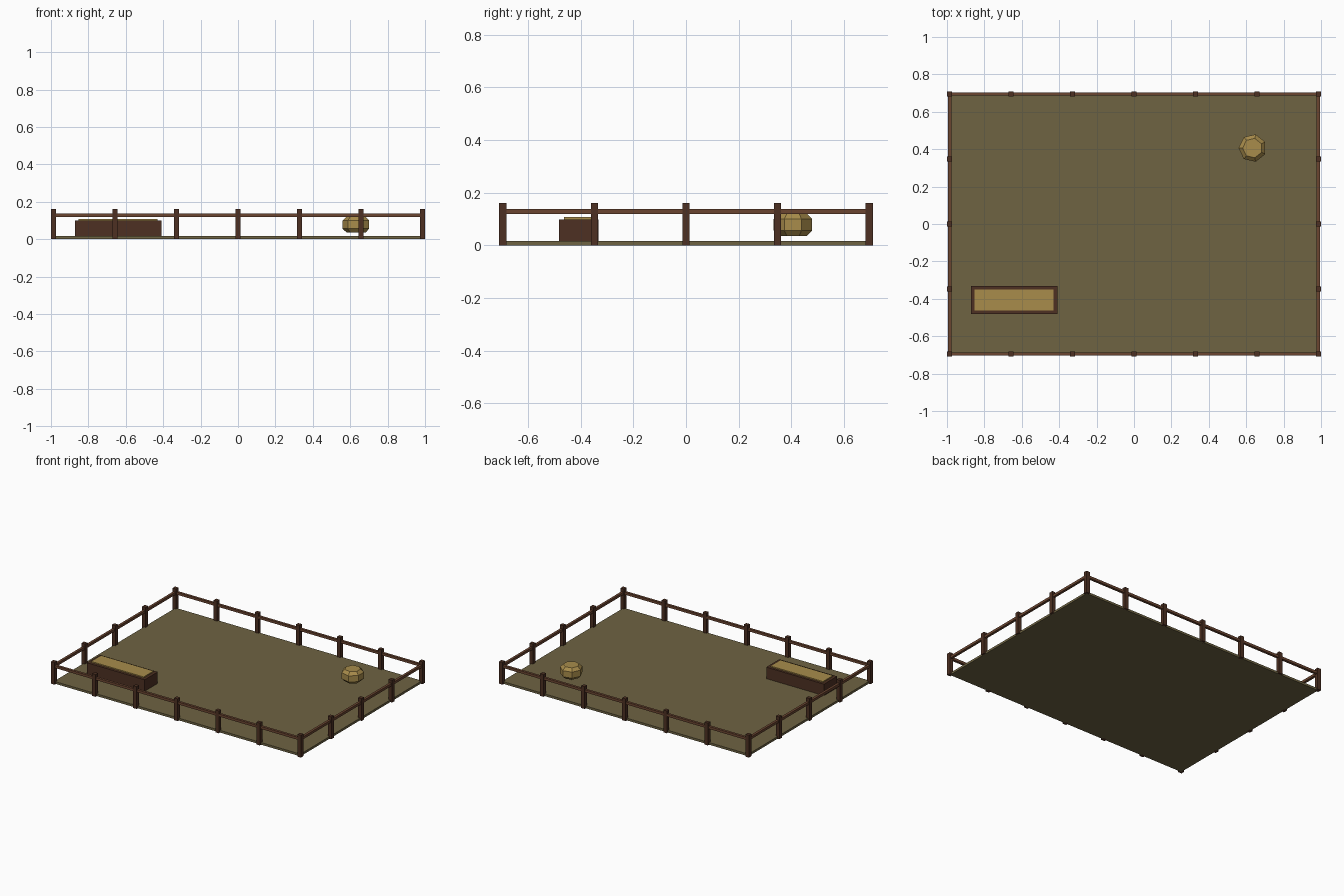
import bpy
import math

cube = bpy.data.objects.get("Cube")
if cube:
    bpy.data.objects.remove(cube, do_unlink=True)


def material(name, hex_colour):
    """Flat material from an sRGB hex string."""
    rgb = []
    for i in range(0, len(hex_colour), 2):
        c = int(hex_colour[i:i + 2], 16) / 255
        rgb.append(c / 12.92 if c < 0.04 else ((c + 0.055) / 1.055) ** 2.4)
    mat = bpy.data.materials.new(name)
    mat.use_nodes = True
    mat.diffuse_color = (*rgb, 1)
    mat.node_tree.nodes["Principled BSDF"].inputs["Base Color"].default_value = (*rgb, 1)
    return mat


dry_earth = material("dry earth", "6e6342")
dark_wood = material("dark wood", "4d3022")
rail_wood = material("rail wood", "6b4530")
straw = material("straw", "a88c4b")


def mesh_object(name, verts, faces, mat):
    mesh = bpy.data.meshes.new(name)
    mesh.from_pydata(verts, [], faces)
    mesh.materials.append(mat)
    obj = bpy.data.objects.new(name, mesh)
    bpy.context.collection.objects.link(obj)
    return obj


def box(name, x, y, z, mat):
    """Box from (min, max) pairs on each axis."""
    bpy.ops.mesh.primitive_cube_add(size=1, location=[sum(r) / 2 for r in (x, y, z)])
    obj = bpy.context.object
    obj.name = name
    obj.scale = [r[1] - r[0] for r in (x, y, z)]
    bpy.ops.object.transform_apply(location=False, rotation=False, scale=True)
    obj.data.materials.append(mat)
    return obj


def around(centre, half):
    return (centre - half, centre + half)


HALF_X, HALF_Y = 0.986, 0.695
GROUND_TOP = 0.016
POST_HALF, POST_TOP = 0.014, 0.161
RAIL_HALF, RAIL_Z = 0.009, 0.128
SPANS_X, SPANS_Y = 6, 4

# Yard floor
box("ground", (-HALF_X, HALF_X), (-HALF_Y, HALF_Y), (0, GROUND_TOP), dry_earth)

# Fence posts around the edge
spots = set()
for i in range(SPANS_X + 1):
    for side in (-1, 1):
        spots.add((HALF_X * (2 * i / SPANS_X - 1), side * HALF_Y))
for j in range(1, SPANS_Y):
    for side in (-1, 1):
        spots.add((side * HALF_X, HALF_Y * (2 * j / SPANS_Y - 1)))
for px, py in sorted(spots):
    box("fence_post", around(px, POST_HALF), around(py, POST_HALF), (0, POST_TOP), dark_wood)

# One rail along each side
for side, word in ((-1, "front"), (1, "back")):
    box(word + "_rail", (-HALF_X, HALF_X), around(side * HALF_Y, RAIL_HALF),
        around(RAIL_Z, RAIL_HALF), rail_wood)
for side, word in ((-1, "right"), (1, "left")):
    box(word + "_rail", around(side * HALF_X, RAIL_HALF), (-HALF_Y, HALF_Y),
        around(RAIL_Z, RAIL_HALF), rail_wood)

# Feed trough with its straw filling
box("trough", (-0.872, -0.41), (-0.482, -0.332), (GROUND_TOP, 0.099), dark_wood)
box("trough_straw", (-0.852, -0.431), (-0.463, -0.349), (0.06, 0.107), straw)

# Seven-sided straw bundle with chamfered top and bottom
SIDES = 7
profile = [(0.053, -0.043), (0.075, -0.022), (0.075, 0.022), (0.053, 0.043)]
verts, faces = [], []
for radius, z in profile:
    for k in range(SIDES):
        a = math.pi + math.tau * k / SIDES
        verts.append((radius * math.cos(a), radius * math.sin(a), z))
for ring in range(len(profile) - 1):
    for k in range(SIDES):
        a, b = ring * SIDES + k, ring * SIDES + (k + 1) % SIDES
        faces.append((a, b, b + SIDES, a + SIDES))
faces.append(tuple(reversed(range(SIDES))))
faces.append(tuple(range(SIDES * (len(profile) - 1), SIDES * len(profile))))
bundle = mesh_object("straw_bundle", verts, faces, straw)
bundle.location = (0.634, 0.406, 0.078)
